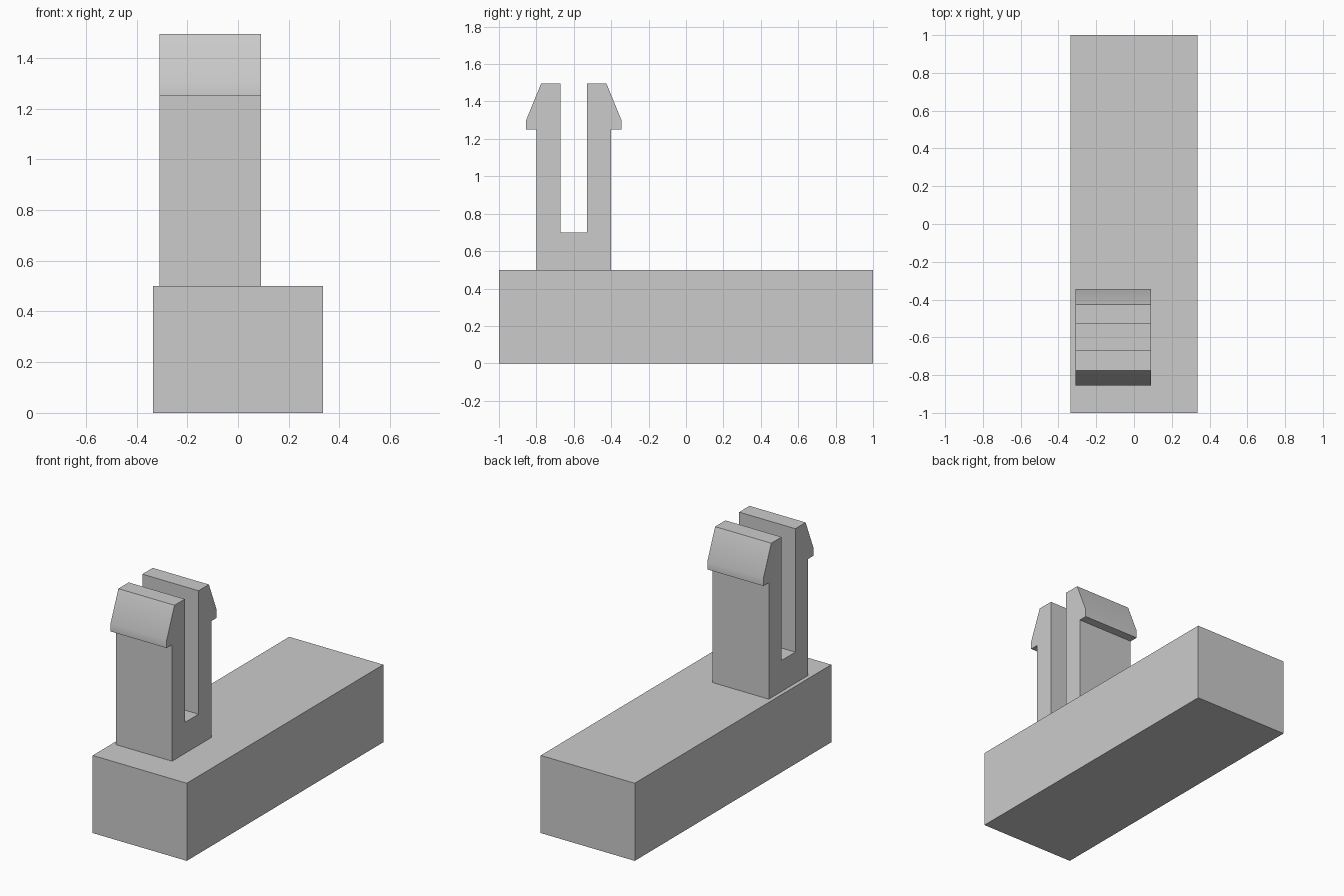
import bpy
import bmesh
import math

default = bpy.data.objects.get("Cube")
if default:
    bpy.data.objects.remove(default, do_unlink=True)

grey = bpy.data.materials.new("plain grey")
grey.use_nodes = True
colour = (0.6, 0.6, 0.6, 1.0)
grey.diffuse_color = colour
grey.node_tree.nodes["Principled BSDF"].inputs["Base Color"].default_value = colour


def extrude_profile(name, profile, x_min, x_max):
    """Extrude a closed (y, z) outline along x."""
    bm = bmesh.new()
    face = bm.faces.new([bm.verts.new((x_min, y, z)) for y, z in profile])
    result = bmesh.ops.extrude_face_region(bm, geom=[face])
    verts = [g for g in result["geom"] if isinstance(g, bmesh.types.BMVert)]
    bmesh.ops.translate(bm, verts=verts, vec=(x_max - x_min, 0, 0))
    bmesh.ops.recalc_face_normals(bm, faces=bm.faces)
    mesh = bpy.data.meshes.new(name)
    bm.to_mesh(mesh)
    bm.free()
    mesh.materials.append(grey)
    obj = bpy.data.objects.new(name, mesh)
    bpy.context.collection.objects.link(obj)
    bpy.ops.object.select_all(action="DESELECT")
    obj.select_set(True)
    bpy.context.view_layer.objects.active = obj
    bpy.ops.object.shade_smooth_by_angle(angle=math.radians(30))
    return obj


# Solid rectangular base
BASE_TOP = 0.5
extrude_profile("base_block", [(-1, 0), (1, 0), (1, BASE_TOP), (-1, BASE_TOP)], -0.335, 0.335)

# Split snap-fit post: half outline from the foot, over the barb, into the slot
CENTRE_Y = -0.6
half = [(0.2, BASE_TOP), (0.2, 1.25), (0.255, 1.25), (0.255, 1.3),
        (0.175, 1.495), (0.07, 1.495), (0.07, 0.7)]
outline = [(CENTRE_Y + d, z) for d, z in half]
outline += [(CENTRE_Y - d, z) for d, z in reversed(half)]
extrude_profile("snap_post", outline, -0.31, 0.09)
